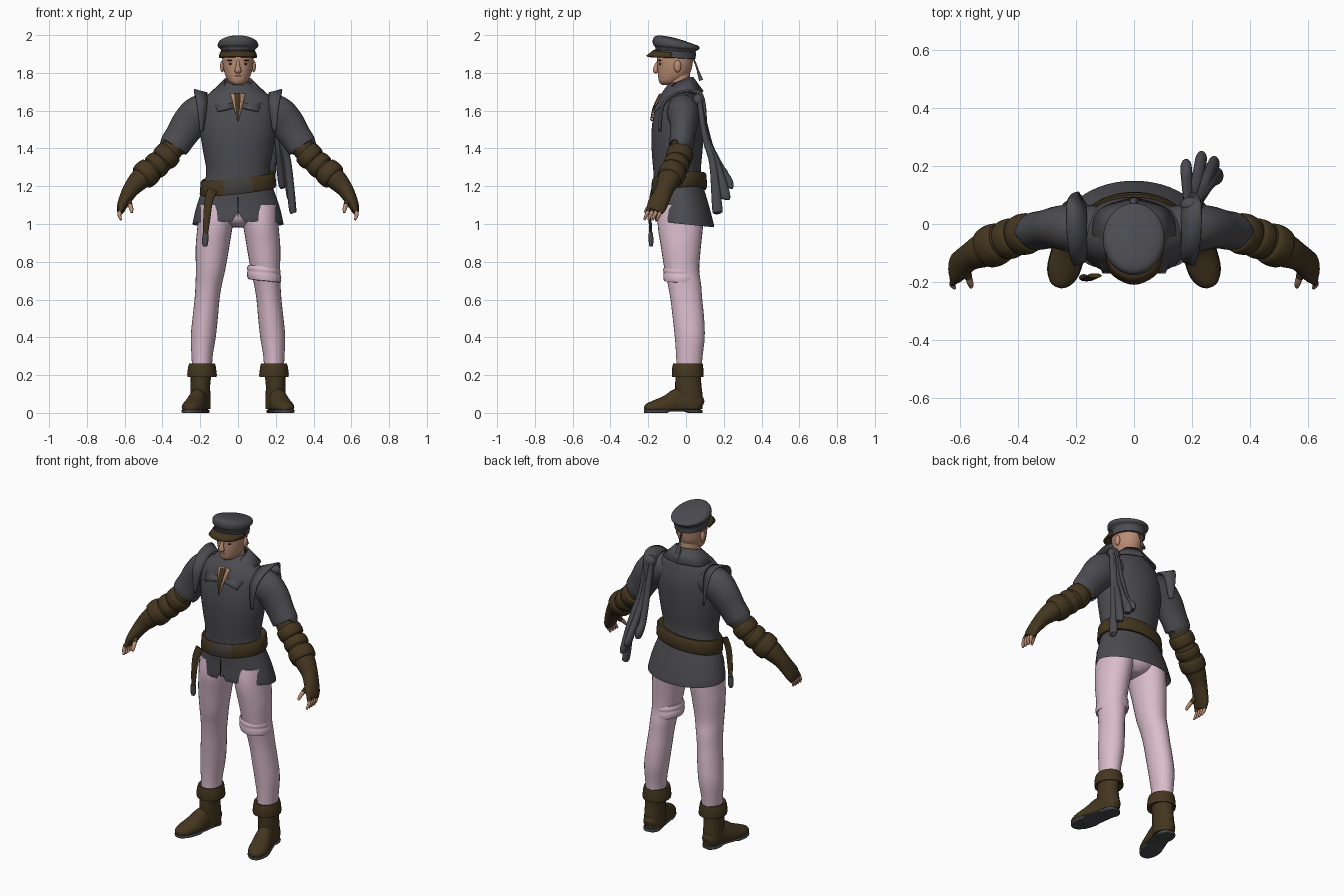
import bpy, bmesh, math
from mathutils import Vector


def material(name, r, g, b):
    m = bpy.data.materials.new(name)
    m.diffuse_color = (r, g, b, 1)
    return m


GREY = material("grey cloth", .072, .072, .082)
BROWN = material("brown leather", .058, .037, .014)
PINK = material("pink trousers", .70, .50, .60)
SKIN = material("skin", .50, .27, .18)
SOLE = material("sole grey", .065, .067, .078)
DARK = material("dark eye", .03, .018, .014)
LIP = material("lip", .27, .11, .08)
PLATE = material("belt plate", .055, .048, .042)


def finish(name, bm, mat, angle=50):
    bmesh.ops.recalc_face_normals(bm, faces=bm.faces)
    for f in bm.faces:
        f.smooth = True
    for e in bm.edges:
        e.smooth = len(e.link_faces) < 2 or e.calc_face_angle(0) < math.radians(angle)
    me = bpy.data.meshes.new(name)
    bm.to_mesh(me)
    bm.free()
    me.materials.append(mat)
    ob = bpy.data.objects.new(name, me)
    bpy.context.collection.objects.link(ob)
    return ob


def curve(rows, k):
    """Catmull-Rom refinement of rows of numbers."""
    out = []
    for i in range(len(rows) - 1):
        a, b, c, d = (rows[max(0, min(len(rows) - 1, i + j))] for j in (-1, 0, 1, 2))
        for s in range(k):
            t = s / k
            out.append([q + .5 * t * (r - p + t * (2*p - 5*q + 4*r - w + t * (3*(q - r) + w - p)))
                        for p, q, r, w in zip(a, b, c, d)])
    return out + [list(rows[-1])]


def loft(name, rings, mat, around=True, caps=True):
    bm = bmesh.new()
    vs = [[bm.verts.new(p) for p in r] for r in rings]
    n = len(vs[0])
    for a, b in zip(vs, vs[1:]):
        for i in range(n if around else n - 1):
            j = (i + 1) % n
            bm.faces.new((a[i], a[j], b[j], b[i]))
    if around and caps:
        bm.faces.new(vs[0])
        bm.faces.new(vs[-1])
    return finish(name, bm, mat)


def angles(n):
    return [2 * math.pi * i / n for i in range(n)]


def stack(name, rows, mat, n=32, k=4, s=1, caps=True):
    """Horizontal ellipses: x, y, z, rx, ry, slope along y, slope along x."""
    rows = [tuple(r) + (0,) * (7 - len(r)) for r in rows]
    rings = [[(s * (x + rx * math.cos(a)), y + ry * math.sin(a),
               z + ty * ry * math.sin(a) + tx * rx * math.cos(a)) for a in angles(n)]
             for x, y, z, rx, ry, ty, tx in curve(rows, k)]
    return loft(name, rings, mat, caps=caps)


def tube(name, rows, mat, n=20, k=4, s=1, ref=(0, 1, 0)):
    """Ellipses across a path: x, y, z, radius u, radius v."""
    rows = curve(rows, k)
    c = [Vector(r[:3]) for r in rows]
    rings = []
    for i, r in enumerate(rows):
        t = (c[min(i + 1, len(c) - 1)] - c[max(i - 1, 0)]).normalized()
        u = t.cross(Vector(ref)).normalized()
        v = t.cross(u)
        ps = [c[i] + u * r[3] * math.cos(a) + v * r[4] * math.sin(a) for a in angles(n)]
        rings.append([(s * p.x, p.y, p.z) for p in ps])
    return loft(name, rings, mat)


def strip(name, a, b, mat, s=1, thick=.01, k=5):
    """Cloth flap between two edge curves."""
    rings = [[(s * p[0], p[1], p[2]) for p in curve(e, k)] for e in (a, b)]
    ob = loft(name, rings, mat, around=False)
    m = ob.modifiers.new("thickness", 'SOLIDIFY')
    m.thickness, m.offset = thick, 0
    return ob


def ball(name, loc, size, mat):
    bm = bmesh.new()
    bmesh.ops.create_uvsphere(bm, u_segments=16, v_segments=10, radius=1)
    for v in bm.verts:
        v.co = Vector(loc) + Vector([p * q for p, q in zip(v.co, size)])
    return finish(name, bm, mat)


# Head, neck and face
stack("head", [(0, -.09, 1.735, .022, .035), (0, -.086, 1.75, .045, .055), (0, -.072, 1.775, .062, .075),
               (0, -.062, 1.81, .074, .088), (0, -.058, 1.85, .081, .093), (0, -.058, 1.89, .082, .095),
               (0, -.058, 1.93, .07, .08)], SKIN)
stack("neck", [(0, -.03, 1.60, .07, .07), (0, -.035, 1.70, .058, .062), (0, -.042, 1.80, .057, .062)], SKIN, 24)
tube("nose", [(0, -.146, 1.862, .008, .007), (0, -.158, 1.835, .011, .011), (0, -.161, 1.812, .018, .014),
              (0, -.15, 1.803, .012, .008)], SKIN, 12)
ball("mouth", (0, -.141, 1.785, ), (.024, .008, .006), LIP)
for s, side in ((1, "left"), (-1, "right")):
    ball("eye_" + side, (s * .033, -.136, 1.848), (.016, .007, .007), DARK)
    ball("brow_" + side, (s * .036, -.138, 1.866), (.022, .008, .004), DARK)
    ball("ear_" + side, (s * .083, -.045, 1.835), (.012, .019, .032), SKIN)

# Cap with crown, band and visor
stack("cap_crown", [(0, -.058, 1.90, .086, .10, -.08), (0, -.055, 1.925, .092, .108, -.1),
                    (0, -.052, 1.938, .106, .122, -.1), (0, -.054, 1.958, .105, .122, -.14),
                    (0, -.064, 1.974, .088, .10, -.2), (0, -.074, 1.985, .05, .06, -.22),
                    (0, -.08, 1.99, .004, .004, -.2)], GREY, 36)
stack("cap_band", [(0, -.056, 1.878, .086, .1, -.05), (0, -.056, 1.88, .091, .106, -.05),
                   (0, -.056, 1.915, .094, .11, -.08), (0, -.056, 1.918, .088, .1, -.08)], GREY, 36, 1)
strip("cap_visor", [(-.092, -.075, 1.905), (-.07, -.135, 1.912), (0, -.168, 1.918), (.07, -.135, 1.912), (.092, -.075, 1.905)],
      [(-.097, -.085, 1.88), (-.078, -.168, 1.885), (0, -.207, 1.888), (.078, -.168, 1.885), (.097, -.085, 1.88)], BROWN)
tube("cap_tassel", [(0, .035, 1.885, .004, .004), (0, .05, 1.85, .005, .005), (0, .062, 1.815, .006, .006),
                    (0, .08, 1.76, .016, .012)], GREY, 10)

# Tunic: shoulders to flared hem, turned in at the bottom
tunic = stack("tunic", [(0, -.01, 1.06, .20, .12), (0, -.008, 1.01, .232, .148, -.08), (0, -.008, 1.006, .24, .157, -.1),
                        (0, -.02, 1.10, .218, .143, -.05), (0, -.038, 1.20, .183, .13), (0, -.047, 1.28, .168, .126),
                        (0, -.047, 1.38, .184, .134), (0, -.045, 1.48, .20, .138), (0, -.04, 1.57, .203, .133),
                        (0, -.037, 1.64, .193, .117), (0, -.033, 1.685, .16, .10), (0, -.03, 1.72, .11, .08),
                        (0, -.027, 1.75, .066, .06)], GREY, 48, 3, caps=False)
for v in tunic.data.vertices:  # front slit
    if abs(v.co.x) < .01 and v.co.y < -.1 and v.co.z < 1.05:
        v.co.z += .05
strip("front_slit", [(-.002, -.171, 1.04), (-.002, -.170, 1.14)], [(.002, -.171, 1.04), (.002, -.170, 1.14)], DARK, thick=.004)

# Open neckline, necklace and collar
strip("neck_opening", [(-.04, -.13, 1.69), (-.022, -.166, 1.62), (-.002, -.183, 1.545)],
      [(.04, -.13, 1.69), (.022, -.166, 1.62), (.002, -.183, 1.545)], SKIN, thick=.008)
strip("neck_cord", [(-.02, -.138, 1.69), (-.014, -.172, 1.62), (-.001, -.187, 1.55)],
      [(.014, -.138, 1.69), (.01, -.172, 1.62), (.001, -.187, 1.55)], BROWN, thick=.006)
stack("necklace", [(0, -.04, 1.70, .06, .07, .15), (0, -.04, 1.70, .068, .083, .15), (0, -.04, 1.718, .067, .08, .15),
                   (0, -.04, 1.718, .06, .07, .15)], BROWN, 28, 1)
for s, side in ((1, "left"), (-1, "right")):
    strip("collar_" + side,
          [(0, .035, 1.775), (.066, 0, 1.768), (.064, -.08, 1.725), (.018, -.165, 1.615)],
          [(0, .09, 1.70), (.12, .045, 1.695), (.142, -.06, 1.685), (.108, -.168, 1.595)], GREY, s)
    # Flared shoulder edge of the vest
    strip("shoulder_flap_" + side,
          [(.185, -.135, 1.49), (.165, -.115, 1.62), (.165, -.03, 1.69), (.165, .055, 1.66), (.18, .085, 1.50)],
          [(.2, -.145, 1.49), (.218, -.125, 1.635), (.232, -.03, 1.70), (.228, .085, 1.69), (.195, .11, 1.50)], GREY, s)
    tube("sleeve_" + side, [(.12, -.02, 1.60, .085, .08), (.20, -.015, 1.585, .098, .085), (.255, -.012, 1.535, .094, .075),
                            (.30, -.018, 1.47, .084, .067), (.34, -.025, 1.41, .079, .065),
                            (.335, -.025, 1.417, .06, .05)], GREY, 28, s=s)

    # Long leather gauntlet with rolled bands
    tube("gauntlet_" + side, [(.31, -.02, 1.445, .055, .055), (.385, -.037, 1.35, .06, .06), (.455, -.06, 1.29, .06, .064),
                              (.52, -.09, 1.235, .056, .06), (.565, -.112, 1.185, .044, .048),
                              (.592, -.133, 1.14, .036, .05), (.612, -.152, 1.10, .028, .053),
                              (.622, -.165, 1.07, .02, .045)], BROWN, 24, s=s)
    for i, (a, b, r) in enumerate([((.355, -.03, 1.385), (.402, -.04, 1.336), .07),
                                   ((.41, -.043, 1.329), (.452, -.06, 1.294), .068),
                                   ((.458, -.062, 1.29), (.512, -.086, 1.243), .072)]):
        A, B = Vector(a), Vector(b)
        tube(f"gauntlet_roll_{i}_{side}", [(*A.lerp(B, t), r * q, r * q) for t, q in
                                           ((0, .8), (.08, .97), (.5, 1.03), (.92, .97), (1, .8))], BROWN, 24, 2, s)
    for i in range(4):
        y = -.125 - .022 * i
        tube(f"finger_glove_{i}_{side}", [(.612, y, 1.10, .014, .012), (.626, y - .012, 1.065, .012, .012)], BROWN, 10, 2, s)
        tube(f"fingertip_{i}_{side}", [(.625, y - .01, 1.07, .0105, .0105), (.628, y - .018, 1.048, .01, .01),
                                       (.62, y - .03, 1.022, .006, .006)], SKIN, 10, 3, s)
    tube("thumb_glove_" + side, [(.588, -.14, 1.135, .018, .018), (.572, -.185, 1.10, .014, .014)], BROWN, 10, 2, s)
    tube("thumb_tip_" + side, [(.573, -.18, 1.103, .012, .012), (.565, -.205, 1.08, .011, .011),
                               (.562, -.218, 1.06, .006, .006)], SKIN, 10, 3, s)

    # Trouser leg
    stack("trouser_leg_" + side, [(.11, -.03, 1.10, .10, .11), (.12, -.03, 1.0, .094, .12), (.135, -.027, .88, .089, .106),
                                  (.145, -.022, .76, .078, .092), (.155, -.008, .68, .07, .088), (.164, .002, .6, .066, .084),
                                  (.174, .013, .5, .067, .083), (.184, .02, .4, .066, .079), (.19, .018, .3, .056, .07),
                                  (.19, .015, .22, .052, .066)], PINK, 28, s=s)

    # Boot: turned-down cuff, shaft, foot and sole
    stack("boot_cuff_" + side, [(.19, .01, .20, .055, .065), (.19, .01, .19, .077, .083), (.191, .009, .225, .076, .083),
                                (.19, .01, .262, .068, .078), (.19, .012, .255, .052, .06)], BROWN, 28, 2, s)
    stack("boot_shaft_" + side, [(.198, .018, .02, .053, .068), (.199, .016, .09, .053, .072), (.199, .012, .15, .052, .069),
                                 (.194, .012, .22, .056, .068)], BROWN, 24, s=s)
    foot = [(.194, .084, .035, .022, .03), (.198, .055, .045, .047, .06), (.21, -.03, .05, .05, .082),
            (.228, -.10, .035, .057, .06), (.246, -.165, .028, .054, .04), (.258, -.205, .025, .034, .025),
            (.262, -.219, .024, .012, .012)]
    ob = tube("boot_foot_" + side, foot, BROWN, 24, 4, s, (0, 0, 1))
    for v in ob.data.vertices:
        v.co.z = max(v.co.z, .014)
    ob = tube("boot_sole_" + side, [(x, y, .01, w * 1.04, .03) for x, y, z, w, h in foot], SOLE, 24, 4, s, (0, 0, 1))
    for v in ob.data.vertices:
        arch = .008 if -.10 < v.co.y < .01 else 0
        v.co.z = min(max(v.co.z, arch), .016)

stack("trouser_seat", [(0, -.02, .985, .03, .06), (0, -.025, 1.02, .13, .10), (0, -.025, 1.10, .19, .115),
                       (0, -.03, 1.2, .16, .11)], PINK, 28)
# Rolled trouser fold above one knee
stack("knee_fold", [(.142, -.022, .70, .07, .085, 0, -.1), (.14, -.023, .70, .086, .094, 0, -.1),
                    (.138, -.024, .728, .091, .096, 0, -.1), (.137, -.025, .745, .086, .093, 0, -.1),
                    (.137, -.025, .757, .089, .096, 0, -.1), (.137, -.025, .775, .083, .09, 0, -.1)], PINK, 28, 2)

# Slanted belt with a front plate, and its hanging end
belt = stack("belt", [(0, -.036, z, rx, ry, .1, .11) for z, rx, ry in
                      ((1.175, .175, .125), (1.172, .197, .142), (1.182, .203, .147), (1.245, .197, .145),
                       (1.254, .19, .139), (1.25, .165, .12))], BROWN, 48, 1)
belt.data.materials.append(PLATE)
for p in belt.data.polygons:
    if p.center.y < -.1 and abs(p.center.x) < .075:
        p.material_index = 1
tube("belt_tail", [(-.135, -.178, 1.18, .026, .008), (-.155, -.188, 1.12, .022, .008), (-.165, -.19, 1.03, .019, .008),
                   (-.172, -.186, .945, .013, .008)], BROWN, 12)
tube("belt_tail_tip", [(-.172, -.186, .95, .016, .012), (-.174, -.185, .90, .016, .012), (-.174, -.185, .882, .01, .008)], GREY, 12)

# Scarf tails hanging behind one shoulder
ball("scarf_knot", (.20, .065, 1.655), (.04, .03, .035), GREY)
for i, (x, y, z) in enumerate([(.18, .195, 1.24), (.232, .222, 1.19), (.275, .205, 1.13), (.288, .165, 1.06)]):
    tube(f"scarf_tail_{i}", [(.185 + .012 * i, .07, 1.66, .014, .014),
                             (.19 * .55 + x * .45, .115 - .005 * i, 1.46, .019, .016),
                             (.19 * .25 + x * .75, .06 + y * .5, 1.32, .02, .02),
                             (x, y, z + .03, .02, .028), (x + .004, y + .003, z, .014, .022)], GREY, 14)
